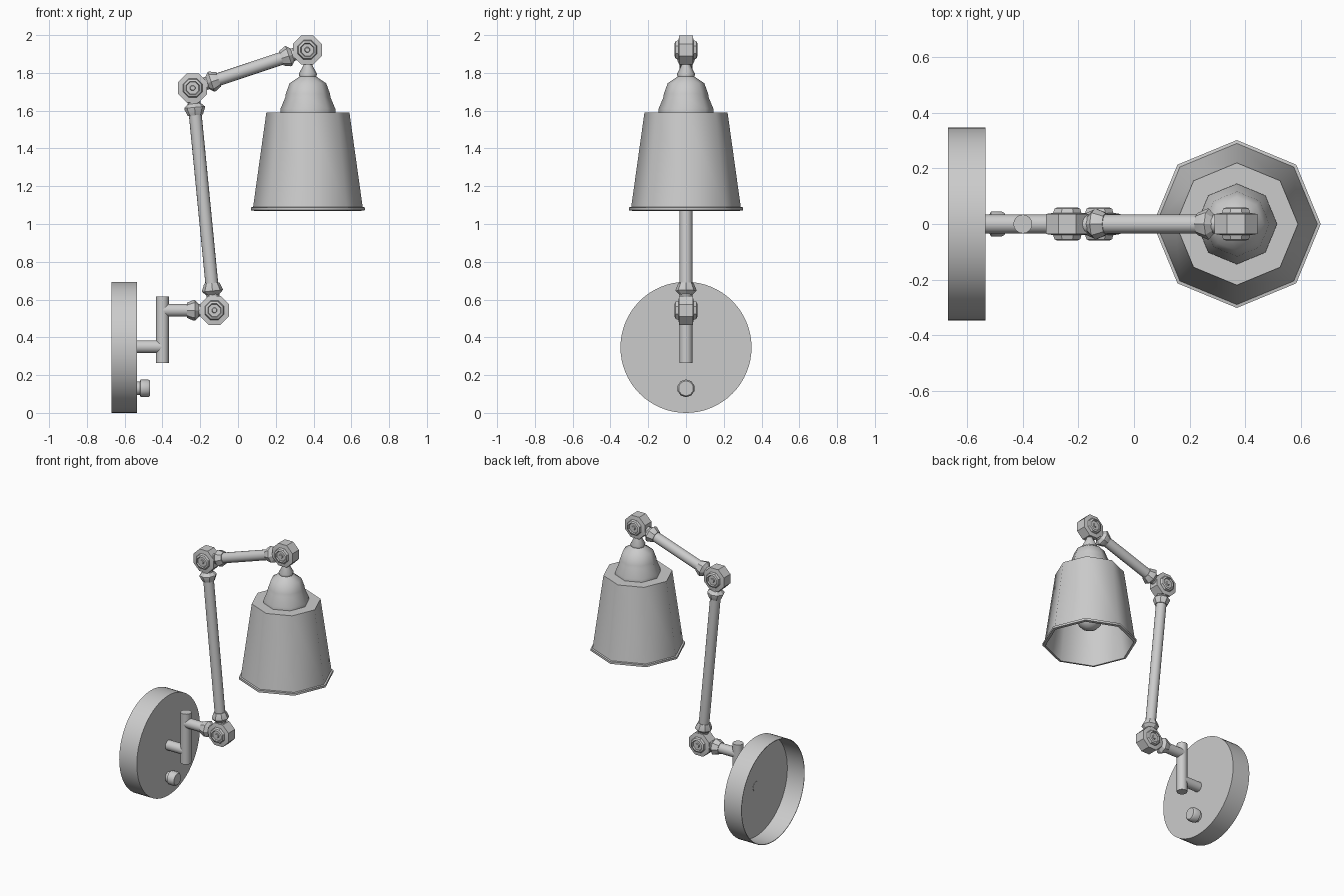
import bpy, bmesh, math
from mathutils import Vector, Matrix

if "Cube" in bpy.data.objects:
    bpy.data.objects.remove(bpy.data.objects["Cube"], do_unlink=True)

grey = bpy.data.materials.new("satin_grey")
grey.use_nodes = True
grey.diffuse_color = (0.6, 0.6, 0.6, 1)
grey.node_tree.nodes["Principled BSDF"].inputs["Base Color"].default_value = (0.6, 0.6, 0.6, 1)


def lathe(name, profile, origin, direction, sides, phase=0.0, angle=50):
    """Revolve (radius, distance) points around an axis; zero radius makes a pole."""
    bm = bmesh.new()
    rings = []
    for r, d in profile:
        if r == 0:
            rings.append([bm.verts.new((0, 0, d))] * sides)
        else:
            turns = [phase + math.tau * i / sides for i in range(sides)]
            rings.append([bm.verts.new((r * math.cos(a), r * math.sin(a), d)) for a in turns])
    for lower, upper in zip(rings, rings[1:]):
        for i in range(sides):
            j = (i + 1) % sides
            corners = list(dict.fromkeys((lower[i], lower[j], upper[j], upper[i])))
            if len(corners) > 2:
                bm.faces.new(corners)
    bmesh.ops.recalc_face_normals(bm, faces=bm.faces)
    axis = Vector(direction).normalized()
    turn = Vector((0, 0, 1)).rotation_difference(axis).to_matrix().to_4x4()
    bm.transform(Matrix.Translation(origin) @ turn)
    mesh = bpy.data.meshes.new(name)
    bm.to_mesh(mesh)
    bm.free()
    mesh.materials.append(grey)
    obj = bpy.data.objects.new(name, mesh)
    bpy.context.collection.objects.link(obj)
    bpy.ops.object.select_all(action='DESELECT')
    obj.select_set(True)
    bpy.context.view_layer.objects.active = obj
    bpy.ops.object.shade_smooth_by_angle(angle=math.radians(angle))
    return obj


def rod(name, start, end, radius=0.034, sides=16):
    start, end = Vector(start), Vector(end)
    length = (end - start).length
    return lathe(name, [(0, 0), (radius, 0), (radius, length), (0, length)],
                 start, end - start, sides)


def collar(name, joint, toward):
    """Flared ring on a rod, just outside a joint."""
    lathe(name, [(0, 0.06), (0.028, 0.06), (0.032, 0.08), (0.055, 0.103),
                 (0.055, 0.11), (0.04, 0.145), (0, 0.145)],
          joint, Vector(toward) - Vector(joint), 8, angle=30)


def hinge(name, centre):
    """Octagonal drum with stepped caps and a centre screw on both sides."""
    half = [(0.083, 0.036), (0.055, 0.04), (0.05, 0.055), (0.038, 0.06),
            (0.034, 0.05), (0.015, 0.05), (0.012, 0.056), (0, 0.056)]
    profile = [(r, -d) for r, d in reversed(half)] + half
    lathe(name, profile, centre, (0, 1, 0), 8, math.pi / 8, angle=30)


# Wall plate, hollow at the back
lathe("wall_plate", [(0.343, 0), (0.347, 0), (0.347, 0.135), (0, 0.135)],
      (-0.67, 0, 0.347), (1, 0, 0), 64)
lathe("wall_plate_lining", [(0.343, 0), (0.343, 0.131), (0, 0.131)],
      (-0.67, 0, 0.347), (1, 0, 0), 64).data.flip_normals()

# Switch knob
lathe("switch_knob", [(0.036, 0), (0.036, 0.015), (0.047, 0.02), (0.047, 0.06),
                      (0.04, 0.07), (0, 0.07)], (-0.535, 0, 0.13), (1, 0, 0), 10)

# Bracket
rod("wall_stem", (-0.54, 0, 0.35), (-0.40, 0, 0.35))
rod("bracket_post", (-0.40, 0, 0.265), (-0.40, 0, 0.615))

# Jointed arm
lower_joint = (-0.125, 0, 0.543)
elbow_joint = (-0.24, 0, 1.72)
head_joint = (0.367, 0, 1.922)
bracket = (-0.40, 0, 0.543)
links = {"bracket_arm": (bracket, lower_joint),
         "lower_arm": (lower_joint, elbow_joint),
         "upper_arm": (elbow_joint, head_joint)}
for name, (start, end) in links.items():
    rod(name, start, end)
    collar(name + "_end_collar", end, start)
    if start != bracket:
        collar(name + "_start_collar", start, end)
for name, centre in (("lower", lower_joint), ("elbow", elbow_joint), ("head", head_joint)):
    hinge(name + "_hinge", centre)

# Stepped lamp holder under the head hinge
lathe("lamp_holder", [(0, 1.87), (0.024, 1.87), (0.024, 1.84), (0.048, 1.795),
                      (0.045, 1.78), (0.097, 1.745), (0.117, 1.69), (0.12, 1.67),
                      (0.145, 1.61), (0.145, 1.585)], (0.37, 0, 0), (0, 0, 1), 8)

# Open octagonal shade with a rolled rim
lathe("shade", [(0, 1.59), (0.22, 1.59), (0.29, 1.09), (0.302, 1.088), (0.302, 1.073),
                (0.284, 1.07), (0.212, 1.58), (0, 1.58)], (0.37, 0, 0), (0, 0, 1), 8)

# Bulb and socket inside the shade
rod("bulb_socket", (0.37, 0, 1.585), (0.37, 0, 1.42), 0.05)
arc = [math.radians(a) for a in range(0, 141, 20)]
bulb = [(0.085 * math.sin(a), 1.26 - 0.085 * math.cos(a)) for a in arc]
lathe("bulb", bulb + [(0.04, 1.38), (0.04, 1.43)], (0.37, 0, 0), (0, 0, 1), 16)
